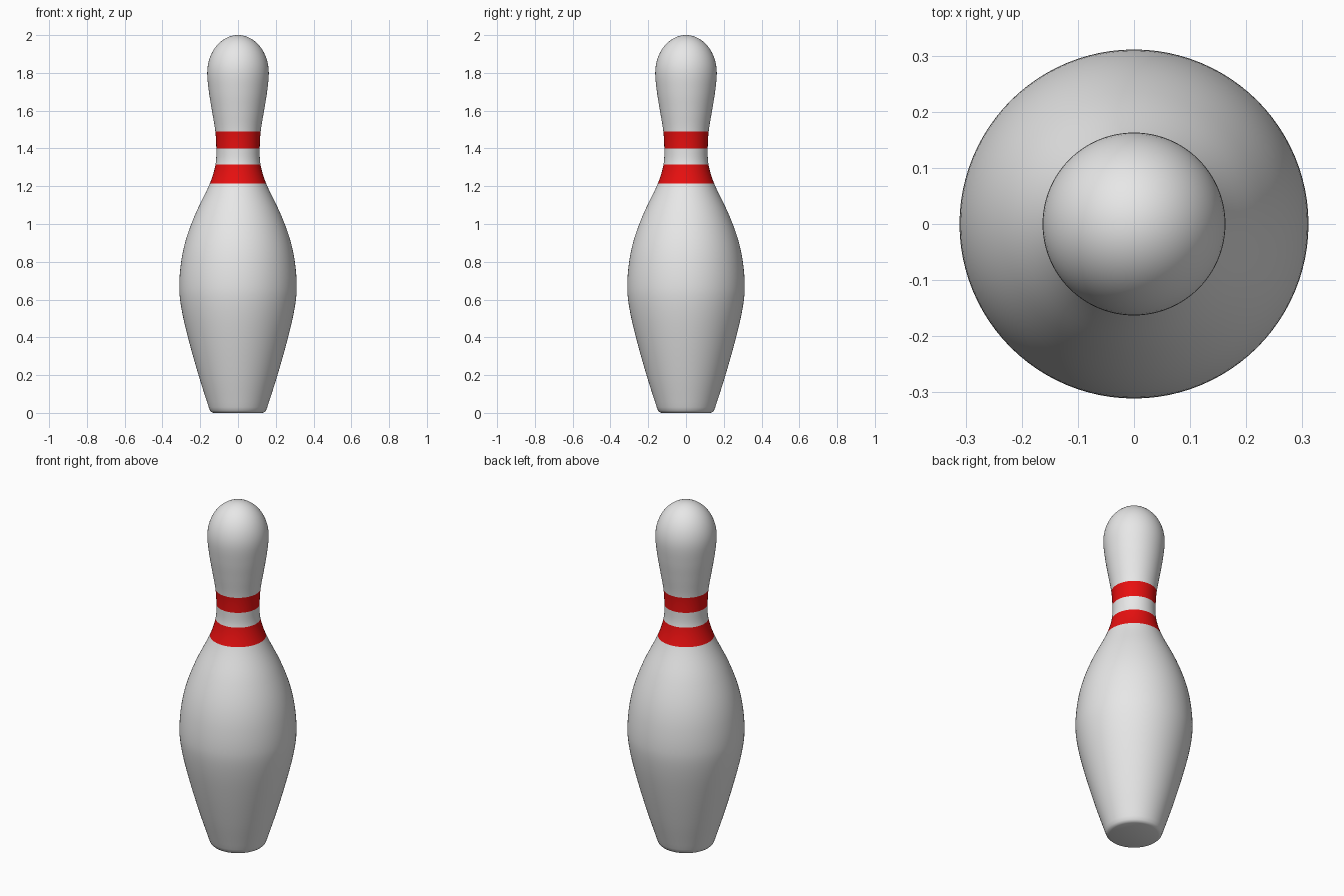
import bpy, bmesh, math

cube = bpy.data.objects.get("Cube")
if cube:
    bpy.data.objects.remove(cube, do_unlink=True)

SEGMENTS = 96
STEPS = 6
BANDS = ((1.215, 1.315), (1.40, 1.49))


def make_material(name, color):
    mat = bpy.data.materials.new(name)
    mat.use_nodes = True
    mat.diffuse_color = color
    mat.node_tree.nodes["Principled BSDF"].inputs["Base Color"].default_value = color
    return mat


# Side profile as (height, radius), from the foot up to the widest part of the head
KEYS = [(0.03, 0.155), (0.2, 0.209), (0.4, 0.265), (0.55, 0.299), (0.66, 0.311),
        (0.8, 0.301), (0.92, 0.275), (1.05, 0.227), (1.215, 0.149), (1.315, 0.119),
        (1.40, 0.115), (1.49, 0.120), (1.6, 0.138), (1.7, 0.154), (1.8, 0.163)]


def slope(i):
    if i == len(KEYS) - 1:
        return 0.0
    a, b = KEYS[max(i - 1, 0)], KEYS[i + 1]
    return (b[1] - a[1]) / (b[0] - a[0])


def smooth_profile():
    # Rounded foot edge
    points = [(0.0, 0.13), (0.004, 0.14), (0.012, 0.148)]
    # Cubic curve through the key radii
    for i in range(len(KEYS) - 1):
        (z0, r0), (z1, r1) = KEYS[i], KEYS[i + 1]
        h = z1 - z0
        for s in range(STEPS):
            t = s / STEPS
            r = ((1 + 2 * t) * (1 - t) ** 2 * r0 + t * (1 - t) ** 2 * h * slope(i)
                 + t * t * (3 - 2 * t) * r1 + t * t * (t - 1) * h * slope(i + 1))
            points.append((z0 + h * t, r))
    # Domed head
    z_head, r_head = KEYS[-1]
    for s in range(16):
        a = s / 16 * math.pi / 2
        points.append((z_head + (2 - z_head) * math.sin(a), r_head * math.cos(a)))
    return points


# Turn the profile into one closed body
bm = bmesh.new()
rings = []
for z, r in smooth_profile():
    rings.append([bm.verts.new((r * math.cos(k * math.tau / SEGMENTS),
                                r * math.sin(k * math.tau / SEGMENTS), z))
                  for k in range(SEGMENTS)])
for low, high in zip(rings, rings[1:]):
    for k in range(SEGMENTS):
        n = (k + 1) % SEGMENTS
        bm.faces.new((low[k], low[n], high[n], high[k]))
tip = bm.verts.new((0, 0, 2))
for k in range(SEGMENTS):
    bm.faces.new((rings[-1][k], rings[-1][(k + 1) % SEGMENTS], tip))
bm.faces.new(rings[0][::-1])

# Two red neck bands, chosen by height
for face in bm.faces:
    z = face.calc_center_median().z
    face.material_index = int(any(a < z < b for a, b in BANDS))
    face.smooth = True

mesh = bpy.data.meshes.new("pin_body")
bm.to_mesh(mesh)
bm.free()
mesh.materials.append(make_material("white", (0.8, 0.8, 0.8, 1)))
mesh.materials.append(make_material("red", (0.8, 0.005, 0.005, 1)))
body = bpy.data.objects.new("pin_body", mesh)
bpy.context.collection.objects.link(body)
